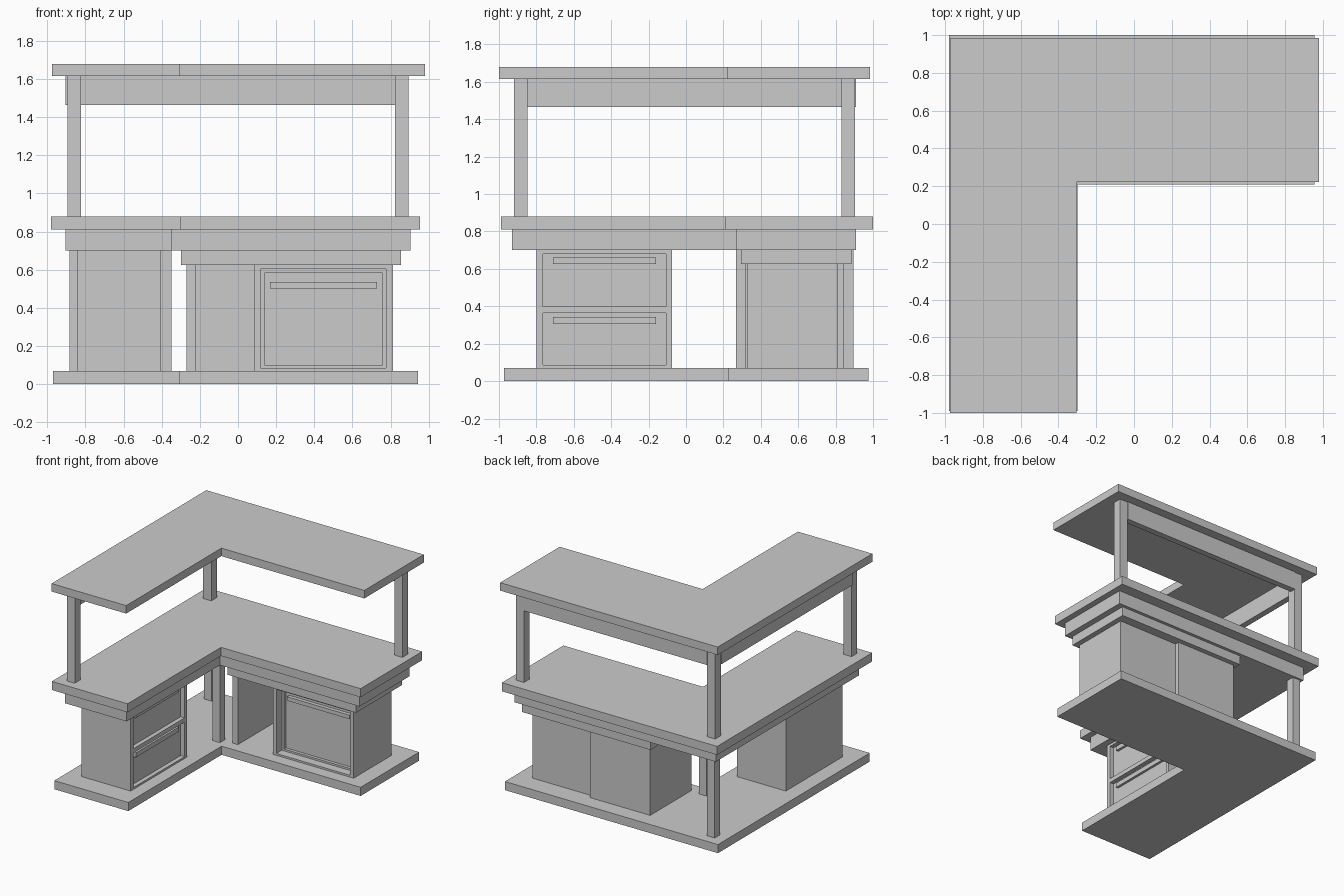
import bpy, bmesh

if "Cube" in bpy.data.objects:
    bpy.data.objects.remove(bpy.data.objects["Cube"])


def prism(name, outline, z0, z1):
    """Flat outline pulled up from z0 to z1."""
    bm = bmesh.new()
    face = bm.faces.new([bm.verts.new((x, y, z0)) for x, y in outline])
    new = bmesh.ops.extrude_face_region(bm, geom=[face])["geom"]
    bmesh.ops.translate(bm, vec=(0, 0, z1 - z0),
                        verts=[v for v in new if isinstance(v, bmesh.types.BMVert)])
    bmesh.ops.recalc_face_normals(bm, faces=bm.faces[:])
    mesh = bpy.data.meshes.new(name)
    bm.to_mesh(mesh)
    bm.free()
    obj = bpy.data.objects.new(name, mesh)
    bpy.context.collection.objects.link(obj)
    return obj


def box(name, x, y, z):
    return prism(name, [(x[0], y[0]), (x[1], y[0]), (x[1], y[1]), (x[0], y[1])], *z)


def l_slab(name, x, y, inner, z):
    """L-shaped slab: left wing plus back wing, meeting at the inner corner."""
    return prism(name, [(x[0], y[0]), (inner[0], y[0]), inner, (x[1], inner[1]),
                        (x[1], y[1]), (x[0], y[1])], *z)


def carve(obj, x, y, z):
    """Cut a box-shaped recess and bake the result."""
    cutter = box("cutter", x, y, z)
    cutter.hide_render = True
    mod = obj.modifiers.new("recess", 'BOOLEAN')
    mod.object, mod.operation, mod.solver = cutter, 'DIFFERENCE', 'EXACT'
    deps = bpy.context.evaluated_depsgraph_get()
    mesh = bpy.data.meshes.new_from_object(obj.evaluated_get(deps))
    obj.modifiers.clear()
    obj.data = mesh
    bpy.data.objects.remove(cutter)


# L-shaped slabs
l_slab("base_plinth", (-.97, .945), (-.973, .975), (-.305, .225), (0, .07))
l_slab("counter_apron", (-.905, .905), (-.93, .91), (-.35, .267), (.70, .81))
l_slab("countertop", (-.98, .955), (-.99, 1.0), (-.30, .21), (.81, .88))
l_slab("canopy_top", (-.975, .98), (-1.0, .985), (-.305, .222), (1.615, 1.68))

# Canopy posts and rails
for name, x, y in [("front_left", -.895, -.92), ("back_left", -.895, .832),
                   ("back_right", .823, .832)]:
    box(name + "_canopy_post", (x, x + .072), (y, y + .072), (.88, 1.615))
box("back_canopy_rail", (-.825, .825), (.86, .91), (1.465, 1.615))
box("left_canopy_rail", (-.905, -.855), (-.85, .835), (1.465, 1.615))

# Posts under the counter
box("back_corner_leg", (-.885, -.815), (.825, .895), (.07, .70))
box("inner_corner_leg", (-.415, -.35), (.267, .332), (.07, .70))

# Left cabinet with two recessed drawers facing +x
cabinet = box("left_cabinet", (-.845, -.405), (-.80, -.075), (.07, .70))
for i, (low, high, handle) in enumerate([(.085, .365, .305), (.40, .68, .625)]):
    carve(cabinet, (-.44, -.38), (-.765, -.107), (low, high))
    box(f"drawer_handle_{i + 1}", (-.445, -.42), (-.71, -.16), (handle, handle + .037))

# Stepped header over the right-hand units
box("right_header", (-.30, .855), (.295, .885), (.625, .70))

# Open unit: side panel and back panel
box("open_unit_side", (-.27, -.222), (.315, .845), (.07, .63))
box("open_unit_back", (-.222, .27), (.80, .845), (.07, .63))

# Right cabinet with a two-step recessed door facing -y
cabinet = box("right_cabinet", (.085, .812), (.325, .81), (.07, .63))
carve(cabinet, (.117, .777), (.30, .395), (.085, .605))
carve(cabinet, (.138, .757), (.30, .42), (.10, .583))
box("door_handle", (.167, .73), (.39, .425), (.503, .535))
